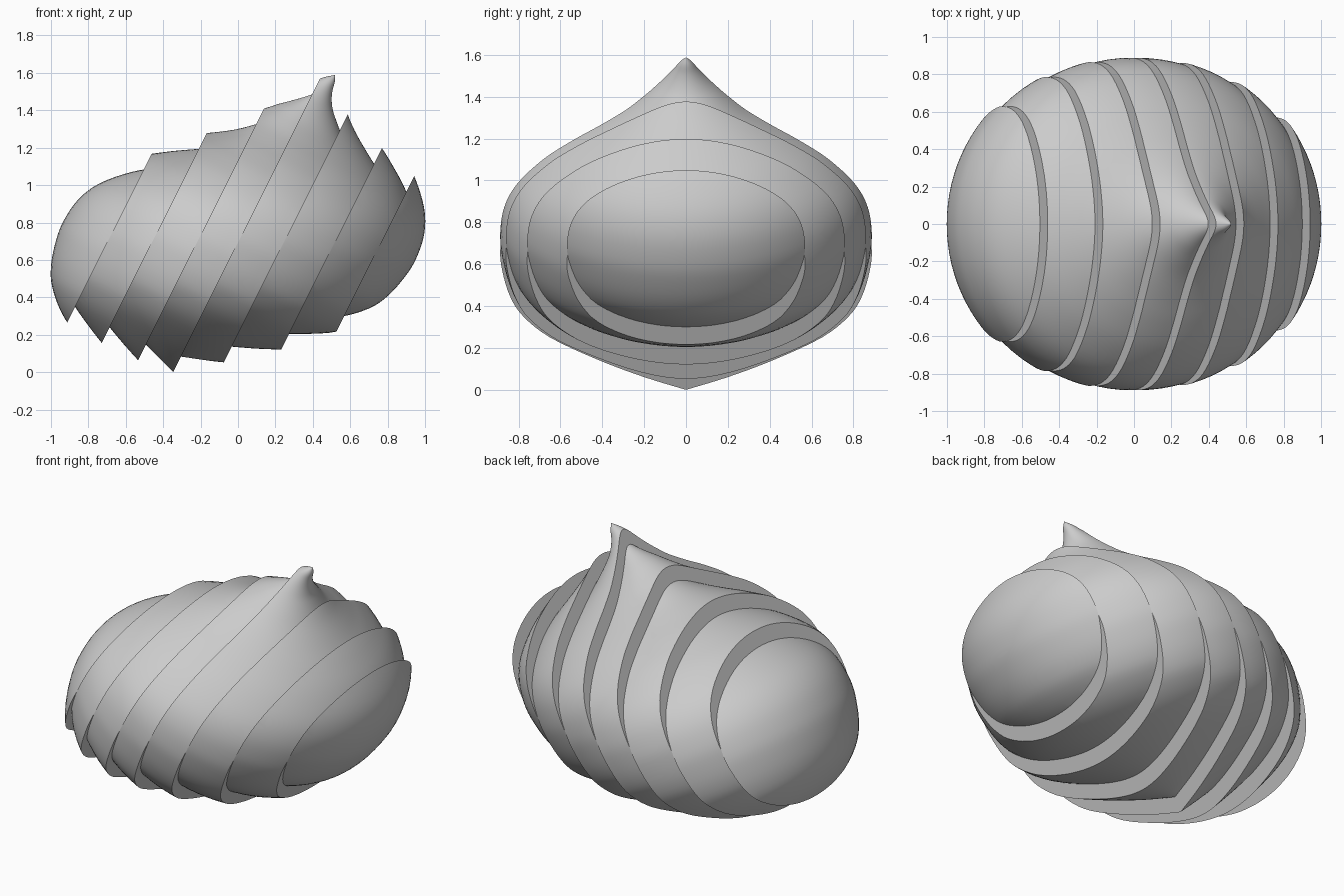
import bpy, bmesh, math
from mathutils import Vector

if "Cube" in bpy.data.objects:
    bpy.data.objects.remove(bpy.data.objects["Cube"])

# directions: bulb axis (and sliding direction) and the slice plane normal
N = Vector((2, 0, -1)).normalized()
D = Vector((1, 0, 2)).normalized()
Y = Vector((0, 1, 0))
AXIS = -0.305                       # position of bulb axis along N
CUTS = [-0.932, -0.718, -0.503, -0.307, -0.088, 0.155, 0.376]
STEP = 0.094                        # slide of every slice against its neighbour
SEG = 96

# bulb profile: radius, height along axis
PROFILE = [(0, -.115), (.2, -.047), (.42, .045), (.65, .165), (.78, .28),
           (.842, .387), (.878, .52), (.888, .633), (.868, .77), (.805, .895),
           (.68, 1.025), (.54, 1.125), (.41, 1.205), (.29, 1.285), (.2, 1.362),
           (.135, 1.425), (.09, 1.475), (.057, 1.52), (.03, 1.565), (0, 1.60)]

mat = bpy.data.materials.new("light grey")
mat.diffuse_color = (0.6, 0.6, 0.6, 1)
mat.use_nodes = True
mat.node_tree.nodes["Principled BSDF"].inputs["Base Color"].default_value = mat.diffuse_color


def smooth_profile(pts, n=4):
    """Catmull-Rom through the profile points"""
    v = [Vector(p) for p in pts]
    v = [2 * v[0] - v[1]] + v + [2 * v[-1] - v[-2]]
    out = []
    for i in range(1, len(v) - 2):
        a, b, c, d = v[i - 1:i + 3]
        for k in range(n):
            t = k / n
            out.append(.5 * (2 * b + (c - a) * t + (2 * a - 5 * b + 4 * c - d) * t * t
                             + (3 * b - a - 3 * c + d) * t ** 3))
    out.append(v[-2])
    return out


def bulb():
    """Tilted onion shape with a slightly curled tip"""
    bm = bmesh.new()
    rings = []
    for r, h in smooth_profile(PROFILE):
        bend = .062 * max(0, (h - 1.42) / .18) ** 1.3
        c = N * (AXIS + bend) + D * h
        if r < 1e-5:
            rings.append([bm.verts.new(c)])
        else:
            rings.append([bm.verts.new(c + N * r * math.cos(a) + Y * r * math.sin(a))
                          for a in (2 * math.pi * i / SEG for i in range(SEG))])
    for a, b in zip(rings, rings[1:]):
        for i in range(SEG):
            j = (i + 1) % SEG
            if len(a) == 1:
                bm.faces.new((a[0], b[j], b[i]))
            elif len(b) == 1:
                bm.faces.new((a[i], a[j], b[0]))
            else:
                bm.faces.new((a[i], a[j], b[j], b[i]))
    bmesh.ops.recalc_face_normals(bm, faces=bm.faces)
    return bm


def cut(bm, u, keep_right):
    """Trim the bulb at a slice plane and cap it"""
    geom = bm.verts[:] + bm.edges[:] + bm.faces[:]
    res = bmesh.ops.bisect_plane(bm, geom=geom, dist=1e-6, plane_co=N * u, plane_no=N,
                                 clear_inner=keep_right, clear_outer=not keep_right)
    edges = [e for e in bm.edges if e.is_boundary]
    bmesh.ops.contextual_create(bm, geom=edges)


# eight slices, each slid along the axis direction
slices = []
for k in range(8):
    bm = bulb()
    if k > 0:
        cut(bm, CUTS[k - 1], True)
    if k < 7:
        cut(bm, CUTS[k], False)
    bmesh.ops.translate(bm, verts=bm.verts, vec=D * STEP * (k - 3.5))
    bmesh.ops.recalc_face_normals(bm, faces=bm.faces)
    me = bpy.data.meshes.new("slice_%d" % (k + 1))
    bm.to_mesh(me)
    bm.free()
    me.materials.append(mat)
    ob = bpy.data.objects.new(me.name, me)
    bpy.context.collection.objects.link(ob)
    slices.append(ob)

# centre on x and stand on the ground
xs = [v.co.x for o in slices for v in o.data.vertices]
zs = [v.co.z for o in slices for v in o.data.vertices]
for o in slices:
    for v in o.data.vertices:
        v.co.x -= (min(xs) + max(xs)) / 2
        v.co.z -= min(zs)
    o.select_set(True)
bpy.context.view_layer.objects.active = slices[0]
bpy.ops.object.shade_smooth_by_angle(angle=math.radians(35))
